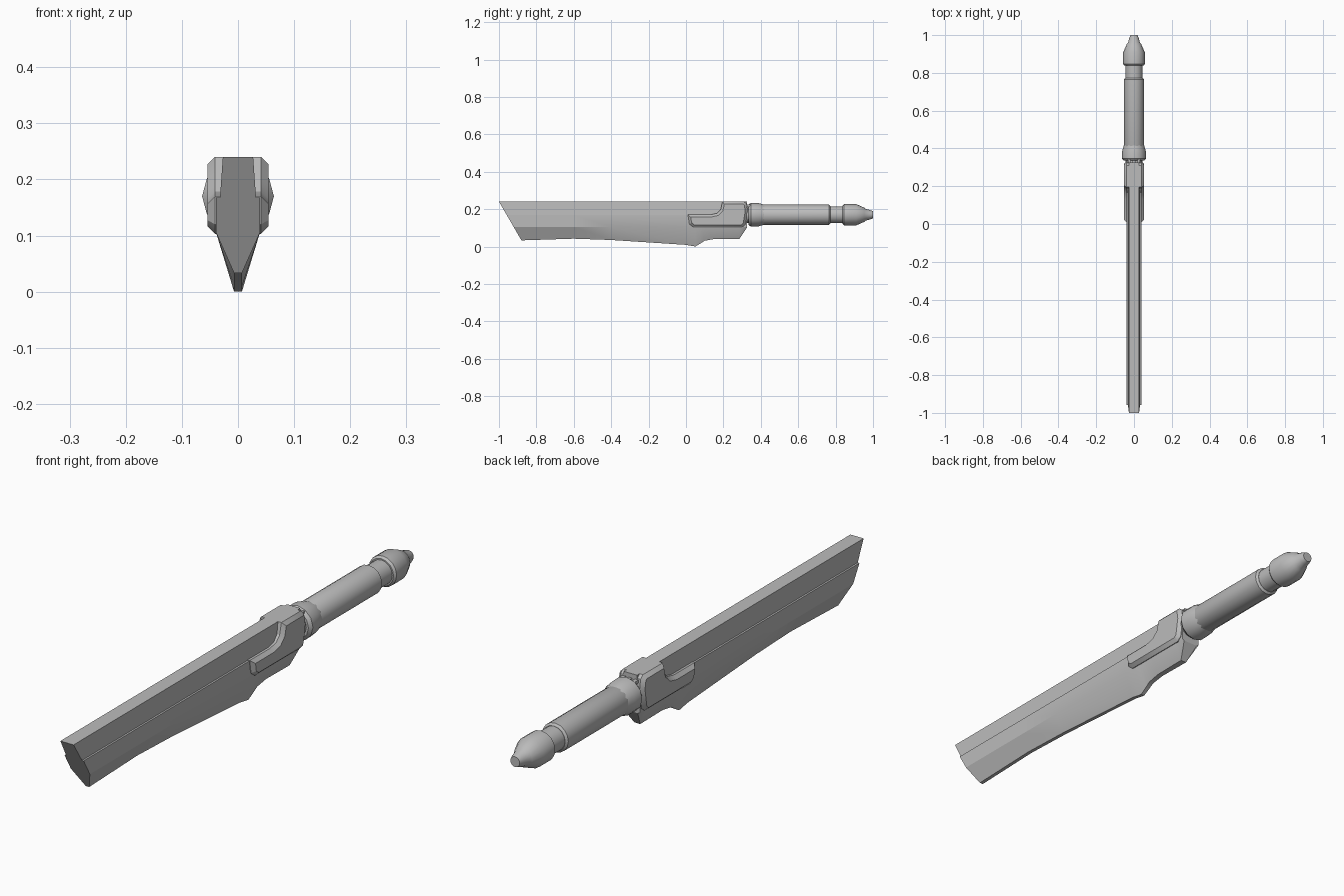
import bpy, bmesh, math
from mathutils import Matrix

cube = bpy.data.objects.get("Cube")
if cube:
    bpy.data.objects.remove(cube, do_unlink=True)

GREY = (0.5, 0.5, 0.5, 1)
metal = bpy.data.materials.new("plain grey")
metal.use_nodes = True
metal.diffuse_color = GREY
metal.node_tree.nodes["Principled BSDF"].inputs["Base Color"].default_value = GREY

AXIS_Z = 0.17   # height of the handle's centre line
TOP = 0.24


def finish(name, bm, angle):
    """Turn a bmesh into a smooth-shaded object with sharp edges kept."""
    bmesh.ops.recalc_face_normals(bm, faces=bm.faces)
    mesh = bpy.data.meshes.new(name)
    bm.to_mesh(mesh)
    bm.free()
    mesh.materials.append(metal)
    obj = bpy.data.objects.new(name, mesh)
    bpy.context.collection.objects.link(obj)
    bpy.ops.object.select_all(action='DESELECT')
    obj.select_set(True)
    bpy.context.view_layer.objects.active = obj
    bpy.ops.object.shade_smooth_by_angle(angle=math.radians(angle))
    return obj


def loft(bm, rings):
    """Skin closed rings of equal length and cap both ends."""
    rows = [[bm.verts.new(p) for p in ring] for ring in rings]
    n = len(rows[0])
    for a, b in zip(rows, rows[1:]):
        for i in range(n):
            j = (i + 1) % n
            bm.faces.new((a[i], a[j], b[j], b[i]))
    bm.faces.new(rows[0])
    bm.faces.new(rows[-1])


def turned(name, profile, sides):
    """Lathe (y, radius) pairs around the handle axis."""
    bm = bmesh.new()
    steps = [2 * math.pi * i / sides for i in range(sides)]
    loft(bm, [[(r * math.cos(a), y, AXIS_Z + r * math.sin(a)) for a in steps]
              for y, r in profile])
    return finish(name, bm, 32)


# Blade: stepped cross-section following the lower edge, with a slanted tip
def blade_ring(y, bottom, edge, slant):
    chin = max(0.105, bottom + 0.003)
    half = [(0.027, TOP), (0.032, 0.168), (0.039, 0.168), (0.039, chin), (edge, bottom)]
    section = half + [(-x, z) for x, z in reversed(half)]
    return [(x, y + slant * (TOP - z), z) for x, z in section]


bm = bmesh.new()
lower_edge = [(-0.6, 0.042, 0.007), (-0.4, 0.035, 0.007), (0, 0.009, 0.007),
              (0.05, 0, 0.007), (0.075, 0.015, 0.008), (0.1, 0.031, 0.009),
              (0.15, 0.04, 0.01), (0.285, 0.04, 0.012), (0.325, 0.1, 0.03)]
loft(bm, [blade_ring(-1, 0.033, 0.007, 0.58)]
     + [blade_ring(y, z, e, 0) for y, z, e in lower_edge])
finish("blade", bm, 25)

# Guard: L-shaped side outline with chamfered cheeks
outline = [(0.01, 0.17), (0.13, 0.17), (0.165, 0.178), (0.185, 0.198), (0.195, TOP),
           (0.31, TOP), (0.324, 0.228), (0.33, 0.19), (0.318, 0.118), (0.3, 0.103),
           (0.04, 0.103), (0.018, 0.12)]
bm = bmesh.new()
loft(bm, [[(x, y, z) for y, z in outline] for x in (-0.041, 0.041)])
bmesh.ops.recalc_face_normals(bm, faces=bm.faces)
cheeks = [f for f in bm.faces if abs(f.normal.x) > 0.9]
bmesh.ops.inset_region(bm, faces=cheeks, thickness=0.013, depth=0.013,
                       use_even_offset=True)
finish("guard", bm, 30)

# Handle parts, from the guard to the end
turned("guard_neck", [(0.3, 0.045), (0.35, 0.045)], 16)
turned("collar", [(0.335, 0.054), (0.347, 0.064), (0.385, 0.063), (0.42, 0.053)], 12)
turned("grip", [(0.39, 0.048), (0.405, 0.054), (0.765, 0.054), (0.772, 0.046)], 16)
turned("grip_neck", [(0.76, 0.045), (0.85, 0.045)], 16)
turned("pommel", [(0.838, 0.05), (0.846, 0.057), (0.91, 0.057), (0.953, 0.038),
                  (0.962, 0.031), (0.985, 0.025), (1, 0.019)], 16)

# Small ribs across the back of the guard
for side in (-1, 0, 1):
    bm = bmesh.new()
    bmesh.ops.create_cube(bm, size=1, matrix=Matrix.Translation((side * 0.026, 0.335, 0.218))
                          @ Matrix.Diagonal((0.014, 0.035, 0.012, 1)))
    finish("guard_rib", bm, 30)
